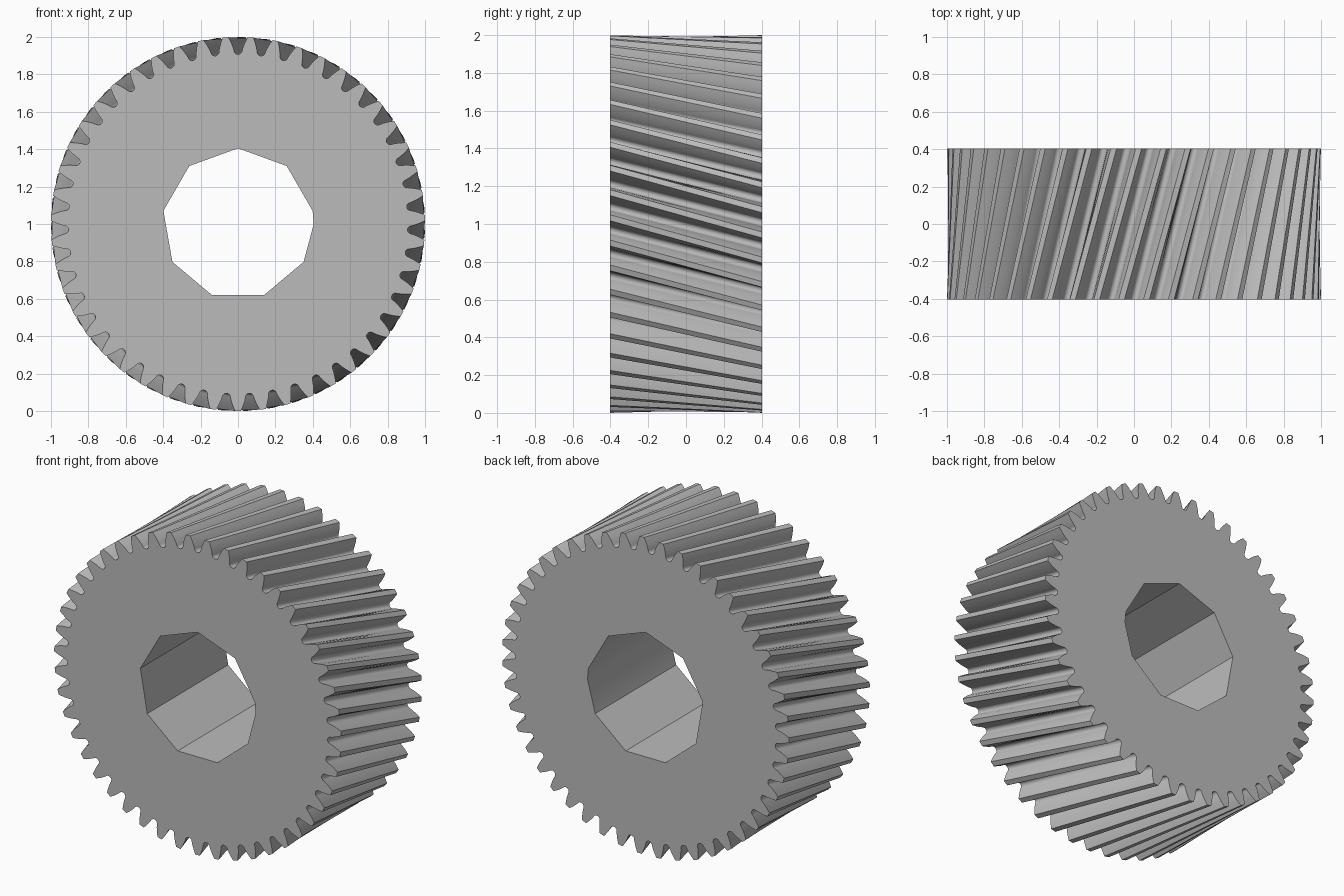
import bpy, bmesh
from math import pi, sin, cos, tan, acos, radians

if "Cube" in bpy.data.objects:
    bpy.data.objects.remove(bpy.data.objects["Cube"])

TEETH = 47
HALF = 0.403                     # half of the face width
TIP, PITCH, FILLET, ROOT = 1.0, 0.959, 0.928, 0.907
BASE = PITCH * cos(radians(20))
TWIST = 2 * HALF * tan(radians(15)) / PITCH
BORE = 0.405


def involute(r):
    a = acos(BASE / r)
    return tan(a) - a


def gap_half_angle(r):
    return pi / (2 * TEETH) - involute(PITCH) + involute(r)


# One side of a tooth gap: involute flank, then rounded root
side = []
for i in range(5):
    r = TIP + (FILLET - TIP) * i / 4
    side.append((gap_half_angle(r), r))
for i in range(1, 5):
    t = i * pi / 10
    side.append((gap_half_angle(FILLET) * cos(t), FILLET - (FILLET - ROOT) * sin(t)))
gap = [(-a, r) for a, r in side] + [(0, ROOT)] + side[::-1]

# Outlines as (angle clockwise from the top, radius)
rim = [(a + 2 * pi * k / TEETH, r) for k in range(TEETH) for a, r in gap]
bore = [(radians(d), BORE) for d in sorted([40 * k for k in range(9)] + [90])]

bm = bmesh.new()


def ring(outline, y, turn):
    verts = [bm.verts.new((r * sin(a + turn), y, 1 + r * cos(a + turn))) for a, r in outline]
    edges = [bm.edges.new((v, verts[i - 1])) for i, v in enumerate(verts)]
    return verts, edges


def wall(front, back):
    for i in range(len(front)):
        bm.faces.new((front[i - 1], front[i], back[i], back[i - 1]))


# End faces with the bore left open
rims, bores = [], []
for y, turn in ((-HALF, 0), (HALF, TWIST)):
    rv, re = ring(rim, y, turn)
    bv, be = ring(bore, y, 0)
    bmesh.ops.triangle_fill(bm, edges=re + be, use_beauty=True, normal=(0, 1, 0))
    rims.append(rv)
    bores.append(bv)

# Slanted teeth and straight bore
wall(*rims)
wall(*bores)
bmesh.ops.recalc_face_normals(bm, faces=bm.faces)

mesh = bpy.data.meshes.new("helical_gear")
bm.to_mesh(mesh)
bm.free()
gear = bpy.data.objects.new("helical_gear", mesh)
bpy.context.collection.objects.link(gear)

# Plain grey metal
metal = bpy.data.materials.new("grey_metal")
metal.use_nodes = True
grey = (0.5, 0.5, 0.5, 1)
metal.diffuse_color = grey
metal.node_tree.nodes["Principled BSDF"].inputs["Base Color"].default_value = grey
mesh.materials.append(metal)

bpy.ops.object.select_all(action="DESELECT")
gear.select_set(True)
bpy.context.view_layer.objects.active = gear
bpy.ops.object.shade_smooth_by_angle(angle=radians(30))
